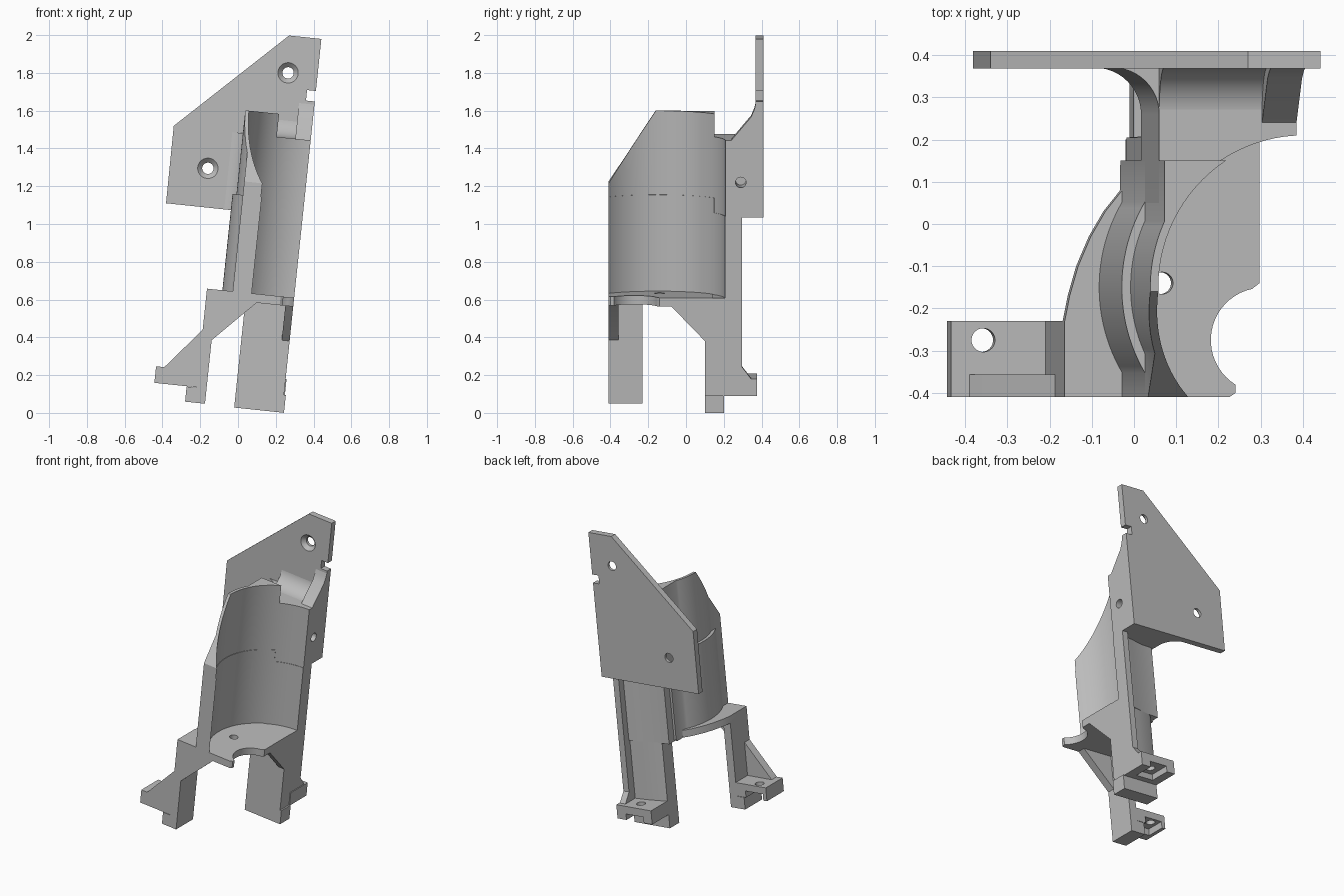
import bpy, bmesh, math
from mathutils import Vector

if "Cube" in bpy.data.objects:
    bpy.data.objects.remove(bpy.data.objects["Cube"])

TILT = math.radians(6)
grey = bpy.data.materials.new("plain grey")
grey.diffuse_color = (0.5, 0.5, 0.5, 1)
grey.use_nodes = True
grey.node_tree.nodes["Principled BSDF"].inputs["Base Color"].default_value = grey.diffuse_color
parts = []


def prism(name, pts, lo, hi, plane="xy"):
    """Extrude a 2D outline along the axis that is not in its plane."""
    place = {"xy": lambda a, b, c: (a, b, c),
             "xz": lambda a, b, c: (a, c, b),
             "yz": lambda a, b, c: (c, a, b)}[plane]
    bm = bmesh.new()
    face = bm.faces.new([bm.verts.new(place(a, b, lo)) for a, b in pts])
    ext = bmesh.ops.extrude_face_region(bm, geom=[face])
    move = Vector(place(0, 0, hi - lo))
    bmesh.ops.translate(bm, vec=move, verts=[g for g in ext["geom"] if isinstance(g, bmesh.types.BMVert)])
    bmesh.ops.recalc_face_normals(bm, faces=bm.faces)
    me = bpy.data.meshes.new(name)
    bm.to_mesh(me)
    bm.free()
    ob = bpy.data.objects.new(name, me)
    bpy.context.collection.objects.link(ob)
    me.materials.append(grey)
    parts.append(ob)
    return ob


def box(name, x0, x1, y0, y1, z0, z1):
    return prism(name, [(x0, y0), (x1, y0), (x1, y1), (x0, y1)], z0, z1)


def arc(cx, cy, r, a0, a1, n=24):
    return [(cx + r * math.cos(math.radians(a0 + (a1 - a0) * i / n)),
             cy + r * math.sin(math.radians(a0 + (a1 - a0) * i / n))) for i in range(n + 1)]


def circle(cx, cy, r, n=32):
    return arc(cx, cy, r, 0, 360 - 360 / n, n - 1)


def boolean(ob, tool, op="DIFFERENCE"):
    parts.remove(tool)
    mod = ob.modifiers.new("bool", "BOOLEAN")
    mod.operation, mod.solver, mod.object = op, "EXACT", tool
    bpy.context.view_layer.objects.active = ob
    bpy.ops.object.modifier_apply(modifier=mod.name)
    bpy.data.objects.remove(tool)


def countersink(ob, x, z):
    boolean(ob, prism("hole", circle(x, z, 0.03), 0.3, 0.5, "xz"))
    bpy.ops.mesh.primitive_cone_add(vertices=32, radius1=0.062, radius2=0.028, depth=0.034,
                                    location=(x, 0.377, z), rotation=(-math.pi / 2, 0, 0))
    tool = bpy.context.object
    parts.append(tool)
    boolean(ob, tool)


CX, CY = 0.25, -0.15      # axis of the cup
R = 0.232                 # right edge of the bracket

# mounting plate with notch and two countersunk holes
plate = prism("mounting_plate", [
    (-0.495, 1.064), (R, 1.064), (R, 1.682), (0.185, 1.682), (0.185, 1.738),
    (R, 1.738), (R, 2.015), (0.06, 2.015), (-0.497, 1.476)], 0.368, 0.41, "xz")
countersink(plate, 0.0755, 1.818)
countersink(plate, -0.294, 1.271)


# cup wall: flat-sided block with a round bulge, hollowed by a cylinder
def cup_wall(name, r_out, r_in, z0, z1):
    a = math.degrees(math.acos((CX + 0.095) / r_out))
    outline = ([(0.055, -0.41), (-0.095, -0.41)] + arc(CX, CY, r_out, 180 + a, 180 - a)
               + [(-0.095, 0.15), (0.055, 0.15)])
    ob = prism(name, outline, z0, z1)
    boolean(ob, prism("hollow", circle(CX, CY, r_in, 96), z0 - 0.1, z1 + 0.1))
    return ob


lower = cup_wall("lower_cup_wall", 0.40, 0.357, 0.6, 1.15)
upper = cup_wall("upper_cup_wall", 0.379, 0.36, 1.15, 1.597)
boolean(upper, prism("slope", [(-0.16, 1.597), (-0.5, 1.087), (-0.6, 1.8), (-0.16, 1.8)], -0.5, 0.5, "yz"))

# upper body joining cup and plate, with a rounded corner
body = prism("upper_body", [(R, 0.05), (R, 0.372), (-0.205, 0.372)]
             + arc(-0.205, 0.26, 0.11, 90, 0, 12) + [(-0.095, 0.05)], 1.064, 1.475)
boolean(body, prism("hollow", circle(CX, CY, 0.36, 96), 0.9, 1.7))
boolean(body, prism("side_hole", circle(0.29, 1.251, 0.028), 0.1, 0.4, "yz"))

# rounded blend and gusset on top of the body
prism("top_blend", [(0.25, 1.46), (0.372, 1.46), (0.372, 1.585)]
      + arc(0.258, 1.586, 0.112, 0, -90, 10), -0.095, 0.16, "yz")
prism("top_gusset", [(0.24, 1.46), (0.372, 1.46), (0.372, 1.682), (0.362, 1.64), (0.345, 1.6), (0.24, 1.475)],
      0.15, R, "yz")

# rear pillar behind the cup, with a thin flange on the right
pillar = prism("rear_pillar", [(-0.095, 0.05), (R, 0.05), (R, 0.297), (0.19, 0.297), (0.19, 0.25),
                               (0.1, 0.232), (0.0, 0.21), (-0.08, 0.205), (-0.08, 0.14), (-0.095, 0.14)], 0.59, 1.07)
boolean(pillar, prism("hollow", circle(CX, CY, 0.357, 96), 0.635, 1.3))

# cup floor with scalloped edge and drain hole
floor = prism("cup_floor", [(-0.095, 0.14), (-0.095, 0.08), (-0.135, 0.03), (-0.17, -0.03), (-0.2, -0.1),
                            (-0.22, -0.17), (-0.232, -0.23), (-0.232, -0.41), (0.16, -0.41),
                            (0.175, -0.4), (0.175, -0.38)]
              + arc(0.24, -0.275, 0.124, 238, 102, 20) + [(R, -0.14), (R, 0.14)], 0.59, 0.637)
boolean(floor, prism("drain", circle(0.0, -0.14, 0.026), 0.5, 0.7))

# front leg: column, foot, tab and two diagonal ribs
prism("front_leg", [(-0.232, 0.11), (-0.285, 0.11), (-0.285, 0.03), (-0.179, 0.03),
                    (-0.179, 0.61), (-0.232, 0.61)], -0.41, -0.23, "xz")
prism("front_inner_rib", [(-0.185, 0.36), (-0.179, 0.368), (0.04, 0.593), (-0.185, 0.593)], -0.41, -0.358, "xz")
prism("front_outer_rib", [(-0.415, 0.19), (-0.225, 0.19), (-0.225, 0.425), (-0.232, 0.418), (-0.415, 0.198)],
      -0.41, -0.356, "xz")
tab = box("front_tab", -0.457, -0.225, -0.41, -0.23, 0.112, 0.2)
boolean(tab, prism("hole", circle(-0.38, -0.275, 0.028), 0.0, 0.4))
boolean(tab, box("pocket", -0.43, -0.3, -0.35, -0.2, 0.1, 0.155))

# rear leg: panel, foot, tab and side rib
prism("rear_leg", [(-0.023, 0.1), (R, 0.1), (R, 0.245), (0.1, 0.23), (0.0, 0.21), (-0.023, 0.2)], 0.116, 0.6)
box("rear_foot", -0.023, R + 0.01, 0.1, 0.2, 0.026, 0.12)
prism("rear_side_rib", [(0.1, 0.18), (0.345, 0.18), (0.345, 0.205), (0.297, 0.268), (0.297, 0.6),
                        (-0.085, 0.6), (-0.075, 0.588), (0.1, 0.407)], 0.19, R, "yz")
tab = box("rear_tab", -0.023, R + 0.005, 0.195, 0.375, 0.116, 0.206)
boolean(tab, prism("hole", circle(0.105, 0.3, 0.028), 0.0, 0.4))
boolean(tab, box("pocket", 0.04, 0.17, 0.24, 0.4, 0.1, 0.155))

# smooth the curved faces, then lean everything to the right
bpy.ops.object.select_all(action="DESELECT")
for ob in parts:
    ob.select_set(True)
    ob.rotation_euler = (0, TILT, 0)
bpy.context.view_layer.objects.active = parts[0]
bpy.ops.object.shade_smooth_by_angle(angle=math.radians(30))
